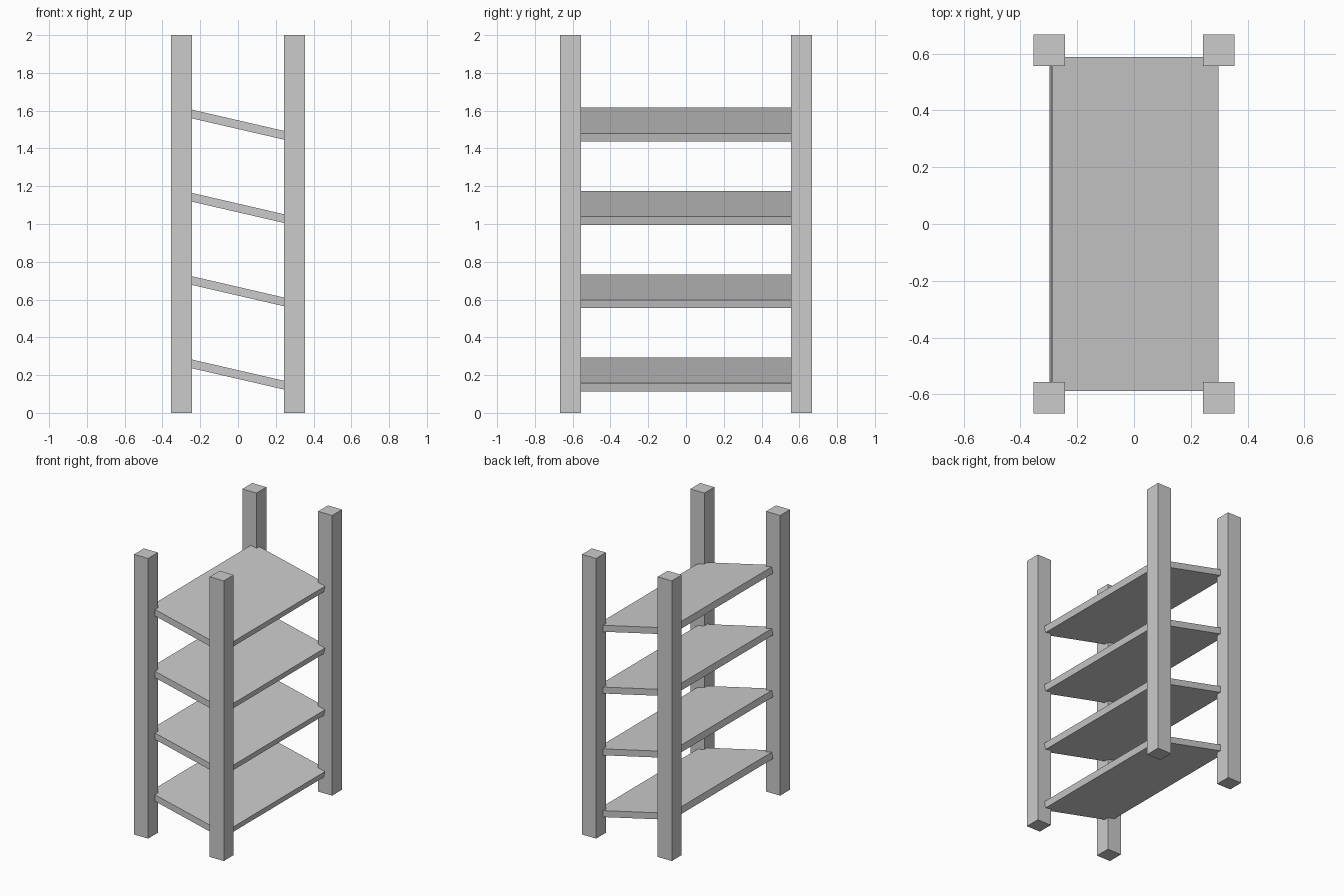
import bpy
from math import radians

if "Cube" in bpy.data.objects:
    bpy.data.objects.remove(bpy.data.objects["Cube"])


def box(name, size, location, tilt=0.0):
    bpy.ops.mesh.primitive_cube_add(size=1, location=location)
    obj = bpy.context.object
    obj.name = name
    obj.scale = size
    bpy.ops.object.transform_apply(location=False, rotation=False, scale=True)
    obj.rotation_euler.y = tilt
    return obj


# Four square corner posts
for sx, side in ((-1, "left"), (1, "right")):
    for sy, end in ((-1, "front"), (1, "back")):
        box(f"{end}_{side}_post", (0.111, 0.111, 2.0), (sx * 0.299, sy * 0.611, 1.0))

# Four evenly spaced shelves, sloping down to the right and let into the posts
for i in range(4):
    box(f"shelf_{i + 1}", (0.602, 1.175, 0.045), (0, 0, 0.203 + 0.441 * i), radians(13))
